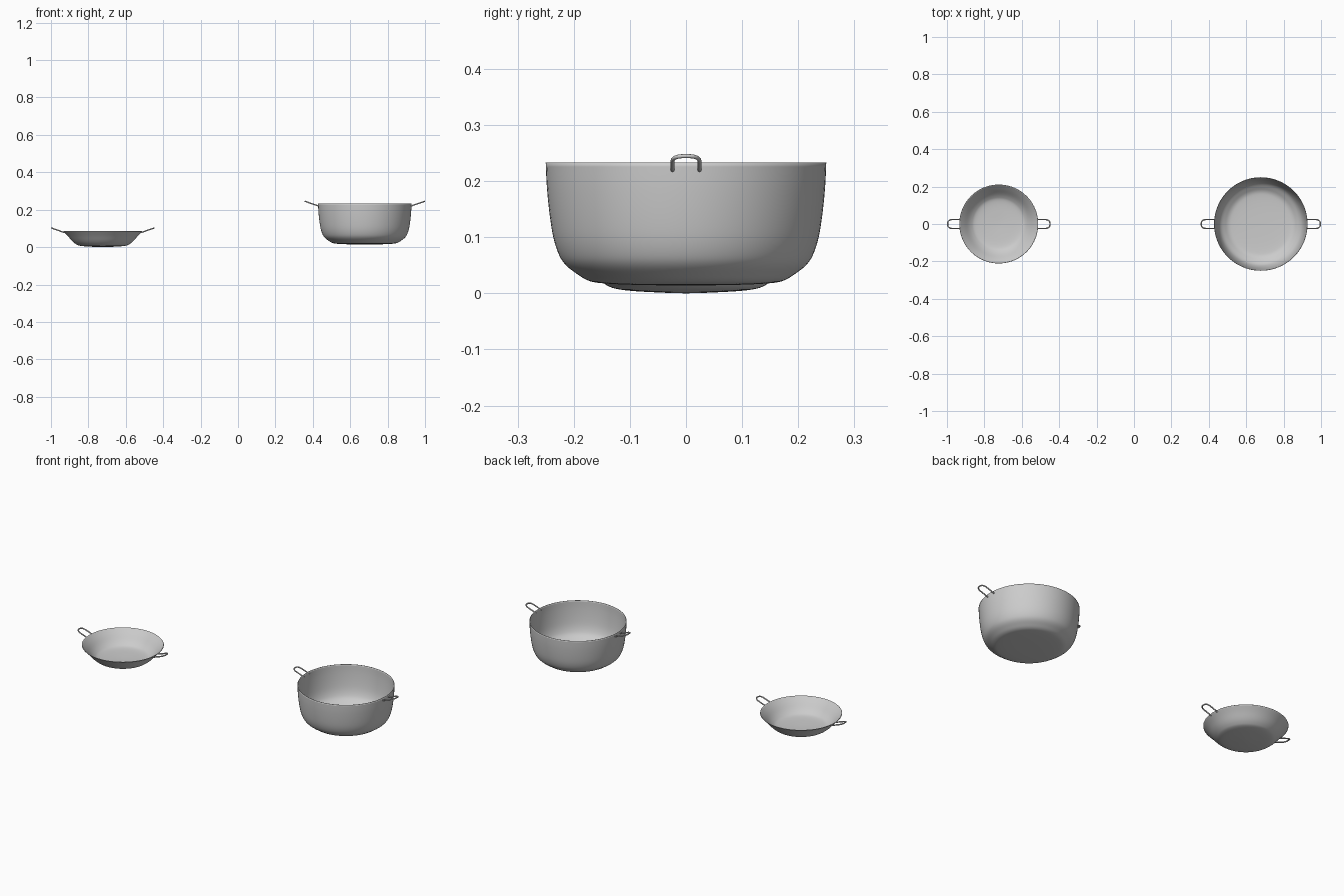
import bpy, bmesh, math

if "Cube" in bpy.data.objects:
    bpy.data.objects.remove(bpy.data.objects["Cube"])


def smooth_profile(pts, steps=4):
    # Catmull-Rom through (radius, height) points
    out = []
    for i in range(len(pts) - 1):
        p0 = pts[i - 1] if i else (-pts[1][0], pts[1][1])
        p1, p2 = pts[i], pts[i + 1]
        p3 = pts[min(i + 2, len(pts) - 1)]
        for s in range(steps):
            t = s / steps
            out.append(tuple(0.5 * (2 * b + (c - a) * t + (2 * a - 5 * b + 4 * c - d) * t**2
                                    + (3 * b - a - 3 * c + d) * t**3)
                             for a, b, c, d in zip(p0, p1, p2, p3)))
    return out + [pts[-1]]


def vessel(name, cx, pts, thickness=0.0025):
    # revolved thin-walled bowl
    bm = bmesh.new()
    vs = [bm.verts.new((r, 0, z)) for r, z in smooth_profile(pts)]
    es = [bm.edges.new(p) for p in zip(vs, vs[1:])]
    bmesh.ops.spin(bm, geom=vs + es, cent=(0, 0, 0), axis=(0, 0, 1),
                   angle=math.tau, steps=96, use_merge=True)
    bmesh.ops.remove_doubles(bm, verts=bm.verts, dist=1e-5)
    bmesh.ops.recalc_face_normals(bm, faces=bm.faces)
    # make the outside face downwards at the base
    base = min(bm.faces, key=lambda f: f.calc_center_median().z)
    if base.normal.z > 0:
        bmesh.ops.reverse_faces(bm, faces=bm.faces)
    me = bpy.data.meshes.new(name)
    bm.to_mesh(me)
    bm.free()
    me.shade_smooth()
    me.set_sharp_from_angle(angle=math.radians(40))
    ob = bpy.data.objects.new(name, me)
    ob.location.x = cx
    bpy.context.collection.objects.link(ob)
    m = ob.modifiers.new("wall", 'SOLIDIFY')
    m.thickness = thickness
    m.offset = -1


def handle(name, cx, side, r0, r1, z0, z1, w=0.024, tube=0.0036):
    # rising wire loop: two legs joined by a rounded end
    bend = r1 - 0.03
    path = [(r0, w)]
    for i in range(25):
        a = math.pi * i / 24
        c, s = math.cos(a), max(0.0, math.sin(a))
        path.append((bend + (r1 - bend) * s**0.75, math.copysign(abs(c)**0.75, c) * w))
    path.append((r0, -w))
    cu = bpy.data.curves.new(name, 'CURVE')
    cu.dimensions = '3D'
    cu.bevel_depth = tube
    cu.bevel_resolution = 3
    cu.use_fill_caps = True
    sp = cu.splines.new('POLY')
    sp.points.add(len(path) - 1)
    for p, (r, y) in zip(sp.points, path):
        z = z0 + (z1 - z0) * (r - r0) / (r1 - r0)
        p.co = (cx + side * r, y, z, 1)
    bpy.context.collection.objects.link(bpy.data.objects.new(name, cu))


# shallow pan
PAN_X, POT_X = -0.723, 0.678
vessel("pan_body", PAN_X, [(0, 0), (0.06, 0.002), (0.105, 0.005), (0.132, 0.010), (0.148, 0.019),
                           (0.165, 0.034), (0.188, 0.060), (0.211, 0.084)])
# deep pot
vessel("pot_body", POT_X, [(0, 0.014), (0.09, 0.015), (0.15, 0.018), (0.175, 0.023), (0.195, 0.035),
                           (0.214, 0.050), (0.226, 0.068), (0.236, 0.098), (0.243, 0.140),
                           (0.248, 0.190), (0.25, 0.233)])
# paired side handles
for side, tag in ((-1, "left"), (1, "right")):
    handle("pan_handle_" + tag, PAN_X, side, 0.203, 0.2735, 0.077, 0.102)
    handle("pot_handle_" + tag, POT_X, side, 0.245, 0.3185, 0.219, 0.2445)
